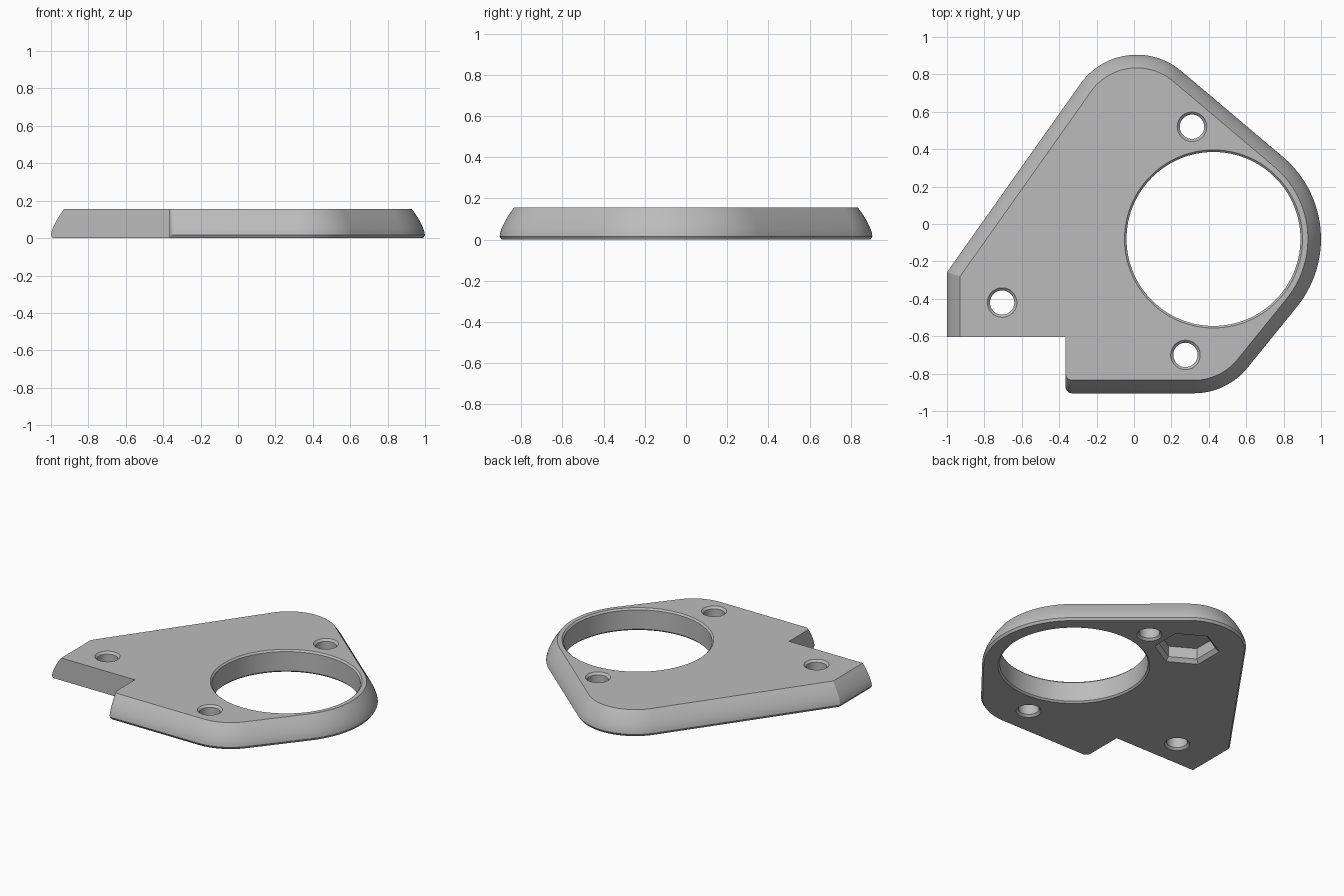
import bpy, bmesh
from math import sin, cos, radians, pi
from mathutils import Vector

cube = bpy.data.objects.get("Cube")
if cube:
    bpy.data.objects.remove(cube, do_unlink=True)

HEIGHT, LIP, SLOPE = 0.155, 0.016, 0.07

mat = bpy.data.materials.new("light grey")
mat.use_nodes = True
mat.diffuse_color = (0.5, 0.5, 0.5, 1)
mat.node_tree.nodes["Principled BSDF"].inputs["Base Color"].default_value = (0.5, 0.5, 0.5, 1)

# Outline sides: normal angle, distance from origin, bevelled?, radius of the corner that follows
SIDES = [
    (49.8, 0.788, 1, 0.37),     # rear left side, rear corner
    (144.7, 0.667, 1, 0),       # rear right side
    (180, 1.0, 1, 0),           # right end
    (270, 0.605, 0, 0),         # notch
    (180, 0.366, 0, 0.035),     # notch, small front corner
    (270, 0.905, 1, 0.37),      # front
    (321, 0.9555, 1, 0.575),    # front left side, corner round the bore
]


def meet(a1, d1, a2, d2):
    """Crossing point of two lines given by normal angle and distance."""
    det = sin(a2 - a1)
    return Vector(((d1 * sin(a2) - d2 * sin(a1)) / det,
                   (d2 * cos(a1) - d1 * cos(a2)) / det))


def outline(inset, steps=28):
    points = []
    for i, (ang1, dist1, bev1, radius) in enumerate(SIDES):
        ang2, dist2, bev2, _ = SIDES[(i + 1) % len(SIDES)]
        a1, a2 = radians(ang1), radians(ang2)
        d1, d2 = dist1 - inset * bev1, dist2 - inset * bev2
        if not radius:
            points.append(meet(a1, d1, a2, d2))
            continue
        r = radius - inset * bev1 * bev2
        centre = meet(a1, d1 - r, a2, d2 - r)
        if a2 < a1:
            a2 += 2 * pi
        for k in range(steps + 1):
            a = a1 + (a2 - a1) * k / steps
            points.append(centre + r * Vector((cos(a), sin(a))))
    return points


def loft(name, rings):
    """Closed solid through a stack of (points, z) rings."""
    bm = bmesh.new()
    loops = [[bm.verts.new((p.x, p.y, z)) for p in pts] for pts, z in rings]
    for low, high in zip(loops, loops[1:]):
        n = len(low)
        for i in range(n):
            j = (i + 1) % n
            bm.faces.new((low[i], low[j], high[j], high[i]))
    bm.faces.new(loops[0][::-1])
    bm.faces.new(loops[-1])
    bmesh.ops.recalc_face_normals(bm, faces=bm.faces[:])
    mesh = bpy.data.meshes.new(name)
    bm.to_mesh(mesh)
    bm.free()
    mesh.materials.append(mat)
    obj = bpy.data.objects.new(name, mesh)
    bpy.context.collection.objects.link(obj)
    return obj


def ring(x, y, r, n):
    return [Vector((x + r * sin(2 * pi * k / n), y + r * cos(2 * pi * k / n))) for k in range(n)]


def cutter(name, x, y, r, chamfer, n, top=None):
    """Chamfered hole through the plate, or a blind pocket if top is given."""
    profile = [(r + 2 * chamfer, -chamfer), (r, chamfer)]
    if top:
        profile.append((r, top))
    else:
        profile += [(r, HEIGHT - chamfer), (r + 2 * chamfer, HEIGHT + chamfer)]
    obj = loft(name, [(ring(x, y, rr, n), z) for rr, z in profile])
    obj.hide_render = True
    return obj


# Plate with a small lower chamfer and a curved outer wall
rings = [(outline(0.01), 0), (outline(0), LIP)]
for k in range(1, 9):
    t = k / 8
    rings.append((outline(SLOPE * t ** 1.5), LIP + (HEIGHT - LIP) * t))
plate = loft("mounting_plate", rings)

# Bore, screw holes and the hexagonal pocket underneath
cutters = [cutter("bore_cutter", 0.425, -0.08, 0.465, 0.011, 128)]
for x, y in ((0.31, 0.52), (-0.705, -0.42), (0.275, -0.70)):
    cutters.append(cutter("screw_hole_cutter", x, y, 0.065, 0.014, 48))
cutters.append(cutter("hex_pocket_cutter", 0.015, 0.535, 0.18, 0.025, 6, 0.1))

bpy.ops.object.select_all(action='DESELECT')
bpy.context.view_layer.objects.active = plate
plate.select_set(True)
for obj in cutters:
    mod = plate.modifiers.new("cut", 'BOOLEAN')
    mod.operation, mod.solver, mod.object = 'DIFFERENCE', 'EXACT', obj
    bpy.ops.object.modifier_apply(modifier=mod.name)
for obj in cutters:
    bpy.data.objects.remove(obj, do_unlink=True)
bpy.ops.object.shade_smooth_by_angle(angle=radians(25))
